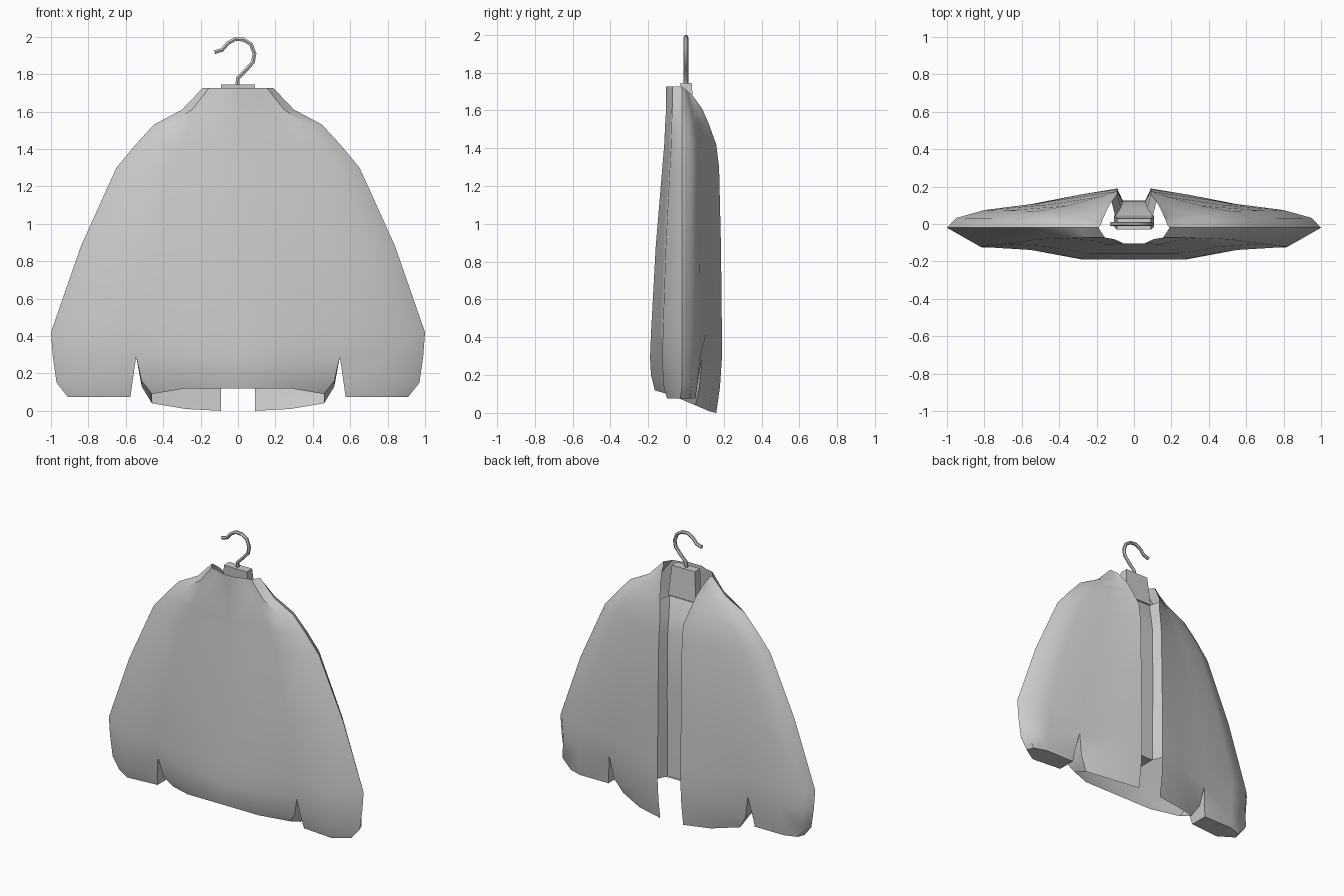
import bpy, bmesh
from mathutils import Vector

default_cube = bpy.data.objects.get("Cube")
if default_cube:
    bpy.data.objects.remove(default_cube, do_unlink=True)


def make_material(name, colour):
    material = bpy.data.materials.new(name)
    material.use_nodes = True
    material.diffuse_color = colour
    material.node_tree.nodes["Principled BSDF"].inputs["Base Color"].default_value = colour
    return material


light_grey = make_material("light grey", (0.6, 0.6, 0.6, 1))


def add_object(name, data, smooth_angle):
    obj = bpy.data.objects.new(name, data)
    bpy.context.collection.objects.link(obj)
    data.materials.append(light_grey)
    bpy.ops.object.select_all(action="DESELECT")
    obj.select_set(True)
    bpy.context.view_layer.objects.active = obj
    if obj.type == "CURVE":
        bpy.ops.object.convert(target="MESH")
    bpy.ops.object.shade_smooth_by_angle(angle=smooth_angle)
    return obj


def lerp(start, end, factor):
    return start + (end - start) * factor


# Half cross-section: share of the half width, share of the depth
SIDE_Y = -0.02
BACK_SHAPE = [(0, 1), (.28, 1), (.55, .72), (.82, .62), (1, 0)]
FRONT_SHAPE = [(.95, .25), (.8, .45), (.55, .6), (.28, .85)]


def section(height, width, back_y, edge_x, edge_y, front_drop=0):
    points = [(width * u, lerp(SIDE_Y, back_y, d), height) for u, d in BACK_SHAPE]
    for u, d in FRONT_SHAPE:
        x = max(width * u, lerp(edge_x, width, u * 0.5))
        points.append((x, lerp(SIDE_Y, edge_y, d), height - front_drop * d))
    points.append((edge_x, edge_y, height - front_drop))
    return points


# Height, half width, back depth, opening edge x and y
JACKET_ROWS = [
    (.29, .99, -.19, .09, .19),
    (.42, 1.0, -.185, .09, .19),
    (.88, .84, -.16, .09, .185),
    (1.3, .65, -.125, .09, .175),
    (1.42, .55, -.115, .09, .16),
    (1.53, .45, -.11, .12, .12),
    (1.61, .30, -.105, .14, .085),
    (1.725, .19, -.105, .165, .03, .04),
]
# Recessed panel behind the opening: half width and depth per row
PANEL_ROWS = [(.06, .12), (.06, .12), (.06, .125), (.06, .12), (.07, .09), (.1, .04)]

BODY_LOWER = [
    [(0, -.185, .2), (.28, -.185, .2), (.515, -.1, .16),
     (.515, .07, .13), (.3, .145, .14), (.09, .18, .14)],
    [(0, -.165, .12), (.28, -.165, .12), (.46, -.07, .09),
     (.46, .05, .04), (.28, .12, .01), (.09, .16, 0)],
]
SLEEVE_LOWER = [
    [(.565, -.1, .15), (.8, -.12, .15), (.97, -.02, .15),
     (.95, .03, .15), (.8, .06, .15), (.565, .06, .15)],
    [(.575, -.08, .075), (.8, -.1, .075), (.91, -.03, .075),
     (.89, .02, .075), (.8, .05, .075), (.575, .05, .075)],
]


def bridge(bm, lower, upper, closed=False):
    count = len(lower)
    for i in range(count if closed else count - 1):
        j = (i + 1) % count
        bm.faces.new((lower[i], lower[j], upper[j], upper[i]))


def build_jacket():
    bm = bmesh.new()

    def add_verts(points):
        return [bm.verts.new(p) for p in points]

    # Upper jacket
    rows = [add_verts(section(*row)) for row in JACKET_ROWS]
    rows[0][2].co.y, rows[0][7].co.y = -0.12, 0.085
    for lower, upper in zip(rows, rows[1:]):
        bridge(bm, lower, upper)

    # Recessed panel, with a small floor
    panels = []
    for row, (x, y) in zip(rows, PANEL_ROWS):
        height = row[-1].co.z
        panels.append([row[-1]] + add_verts([(x, y, height), (0, y, height)]))
    for lower, upper in zip(panels, panels[1:]):
        bridge(bm, lower, upper)
    bridge(bm, add_verts([(.06, 0, .29), (0, 0, .29)]), panels[0][1:])

    # Body hem, open at the bottom
    above = rows[0][:3] + rows[0][7:]
    for points in BODY_LOWER:
        ring = add_verts(points)
        bridge(bm, ring, above)
        above = ring

    # Sleeve with closed cuff
    above = rows[0][2:8]
    for points in SLEEVE_LOWER:
        ring = add_verts(points)
        bridge(bm, ring, above, closed=True)
        above = ring
    bm.faces.new(above)

    # Mirror to the other side
    bmesh.ops.mirror(bm, geom=bm.verts[:] + bm.edges[:] + bm.faces[:],
                     axis="X", merge_dist=0.0005)
    bmesh.ops.recalc_face_normals(bm, faces=bm.faces)
    mesh = bpy.data.meshes.new("jacket")
    bm.to_mesh(mesh)
    bm.free()
    return add_object("jacket", mesh, 0.8)


def build_bracket():
    bm = bmesh.new()
    bmesh.ops.create_cube(bm, size=1)
    for v in bm.verts:
        v.co = Vector((v.co.x * 0.18, v.co.y * 0.06, 1.64 + v.co.z * 0.21))
        # Flare the lower end
        if v.co.z < 1.6:
            v.co.x *= 1.2
            v.co.y += 0.015
    mesh = bpy.data.meshes.new("hanger_bracket")
    bm.to_mesh(mesh)
    bm.free()
    return add_object("hanger_bracket", mesh, 0.5)


def build_hook():
    path = [(-.005, 1.73), (0, 1.78), (.045, 1.825), (.08, 1.865), (.088, 1.91),
            (.07, 1.96), (.03, 1.985), (-.015, 1.988), (-.055, 1.965),
            (-.085, 1.93), (-.125, 1.918)]
    curve = bpy.data.curves.new("hanger_hook", "CURVE")
    curve.dimensions = "3D"
    curve.bevel_depth = 0.012
    curve.bevel_resolution = 1
    curve.use_fill_caps = True
    spline = curve.splines.new("POLY")
    spline.points.add(len(path) - 1)
    for point, (x, z) in zip(spline.points, path):
        point.co = (x, 0, z, 1)
    return add_object("hanger_hook", curve, 0.8)


build_jacket()
build_bracket()
build_hook()
